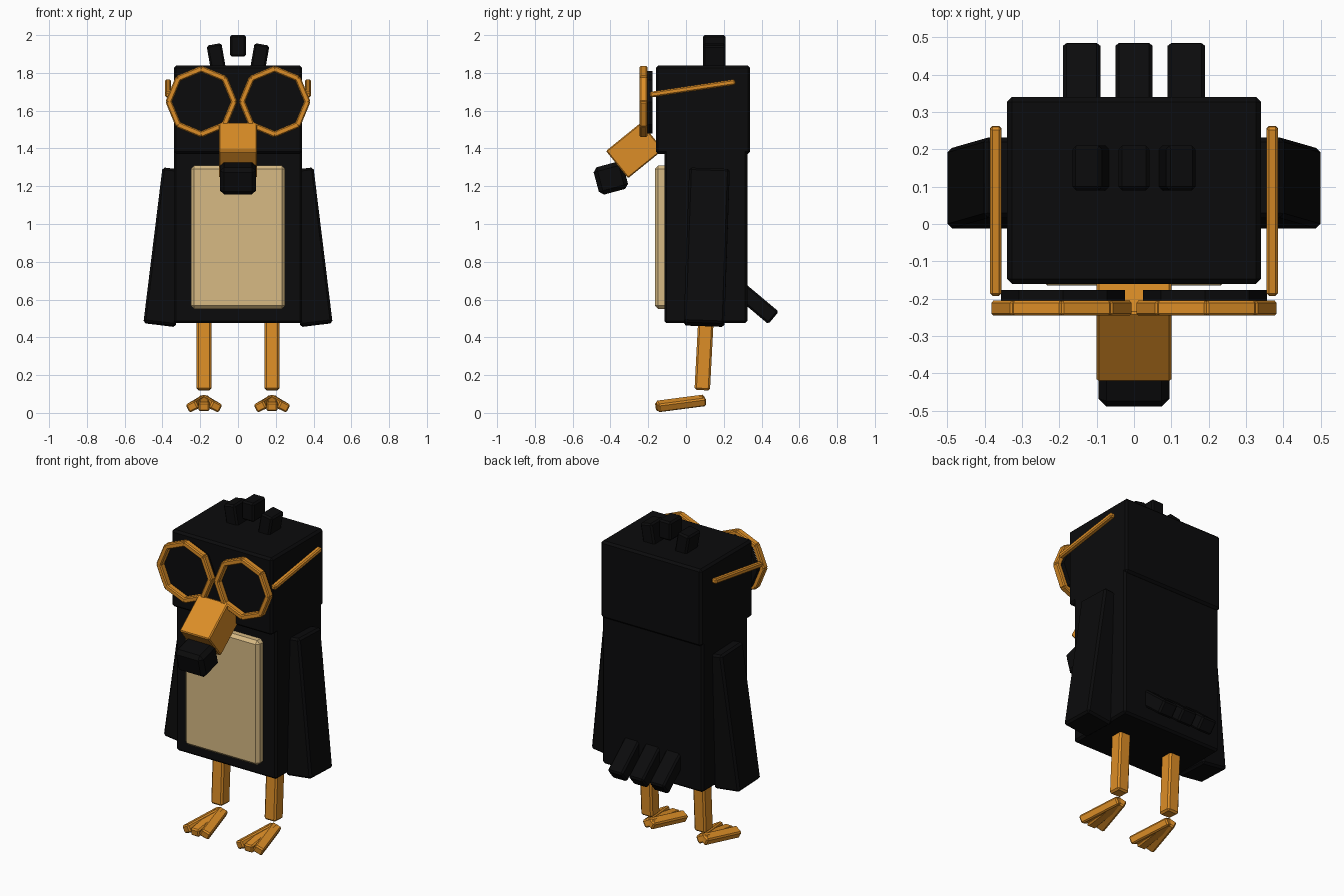
import bpy
import bmesh
from math import radians, cos, sin, tau
from mathutils import Matrix, Vector, Euler

default = bpy.data.objects.get("Cube")
if default:
    bpy.data.objects.remove(default, do_unlink=True)


def material(name, rgb):
    mat = bpy.data.materials.new(name)
    mat.use_nodes = True
    color = (*rgb, 1.0)
    mat.diffuse_color = color
    bsdf = next(n for n in mat.node_tree.nodes if n.type == 'BSDF_PRINCIPLED')
    bsdf.inputs["Base Color"].default_value = color
    return mat


BLACK = material("soft black", (0.0033, 0.0033, 0.0036))
ORANGE = material("warm orange", (0.72, 0.27, 0.02))
TAN = material("belly tan", (0.68, 0.49, 0.23))


def finish(name, bm, mat, bevel):
    """Bevel every edge of the mesh and turn it into an object."""
    if bevel:
        bmesh.ops.bevel(bm, geom=bm.edges[:], offset=bevel, segments=1,
                        affect='EDGES', clamp_overlap=True)
    bmesh.ops.recalc_face_normals(bm, faces=bm.faces[:])
    mesh = bpy.data.meshes.new(name)
    bm.to_mesh(mesh)
    bm.free()
    mesh.materials.append(mat)
    obj = bpy.data.objects.new(name, mesh)
    bpy.context.scene.collection.objects.link(obj)
    return obj


def boxes(name, size, places, mat, bevel):
    """One object of equal boxes, each placed by centre and angles in degrees."""
    bm = bmesh.new()
    for loc, rot in places:
        turn = Euler([radians(a) for a in rot]).to_matrix().to_4x4()
        matrix = Matrix.Translation(loc) @ turn @ Matrix.Diagonal((*size, 1))
        bmesh.ops.create_cube(bm, size=1, matrix=matrix)
    return finish(name, bm, mat, bevel)


def box(name, size, loc, mat, bevel, rot=(0, 0, 0)):
    return boxes(name, size, [(loc, rot)], mat, bevel)


# Head and body
box("body", (0.68, 0.44, 0.97), (0, 0.105, 0.96), BLACK, 0.012)
box("head", (0.68, 0.50, 0.47), (0, 0.09, 1.605), BLACK, 0.013)
box("belly", (0.50, 0.07, 0.76), (0, -0.13, 0.93), TAN, 0.018)

# Beak with dark drooping tip
box("beak", (0.20, 0.24, 0.186), (0, -0.272, 1.39), ORANGE, 0.006, (39, 0, 0))
box("beak_tip", (0.19, 0.16, 0.15), (0, -0.398, 1.243), BLACK, 0.022, (15, 0, 0))

# Head tufts, the outer ones leaning outward
box("middle_tuft", (0.084, 0.12, 0.115), (0, 0.15, 1.943), BLACK, 0.01)
for side, s in (("left", 1), ("right", -1)):
    box(side + "_tuft", (0.08, 0.12, 0.14), (s * 0.115, 0.15, 1.882),
        BLACK, 0.01, (0, s * 10, 0))

# Tail feathers
boxes("tail_feathers", (0.10, 0.28, 0.086),
      [((x, 0.356, 0.593), (-40, 0, 0)) for x in (-0.14, 0, 0.14)], BLACK, 0.01)

# Paired parts
for side, s in (("left", 1), ("right", -1)):
    box(side + "_wing", (0.172, 0.215, 0.825), (s * 0.365, 0.11, 0.877),
        BLACK, 0.012, (-2, s * -7, 0))

    # Leg and three spread toes
    box(side + "_leg", (0.078, 0.082, 0.46), (s * 0.18, 0.098, 0.35),
        ORANGE, 0.01, (-3, 0, 0))
    heel = Vector((s * 0.18, 0.095, 0.068))
    toes = []
    for k in (-1, 0, 1):
        rot = (8, k * 25, k * 16)
        aim = Euler([radians(a) for a in (8, 0, k * 16)]).to_matrix()
        toes.append((heel + aim @ Vector((0, -0.128, 0)), rot))
    boxes(side + "_foot", (0.058, 0.262, 0.048), toes, ORANGE, 0.008)

    # Eight-sided spectacle rim made of straight bars
    center = Vector((s * 0.194, -0.225, 1.648))
    bars = []
    for i in range(8):
        a = tau * (i + 0.5) / 8
        bars.append((center + 0.160 * Vector((cos(a), 0, sin(a))),
                     (0, -45 * (i + 0.5), 0)))
    boxes(side + "_rim", (0.032, 0.04, 0.144), bars, ORANGE, 0.006)

    # Dark lens
    bm = bmesh.new()
    bmesh.ops.create_cone(bm, cap_ends=True, segments=8, radius1=0.166,
                          radius2=0.166, depth=0.028,
                          matrix=Matrix.Translation((s * 0.19, -0.191, 1.645))
                          @ Matrix.Rotation(radians(90), 4, 'X'))
    finish(side + "_lens", bm, BLACK, 0)

    # Temple arm
    box(side + "_temple", (0.032, 0.457, 0.03), (s * 0.37, 0.035, 1.718),
        ORANGE, 0.007, (8.5, 0, 0))
